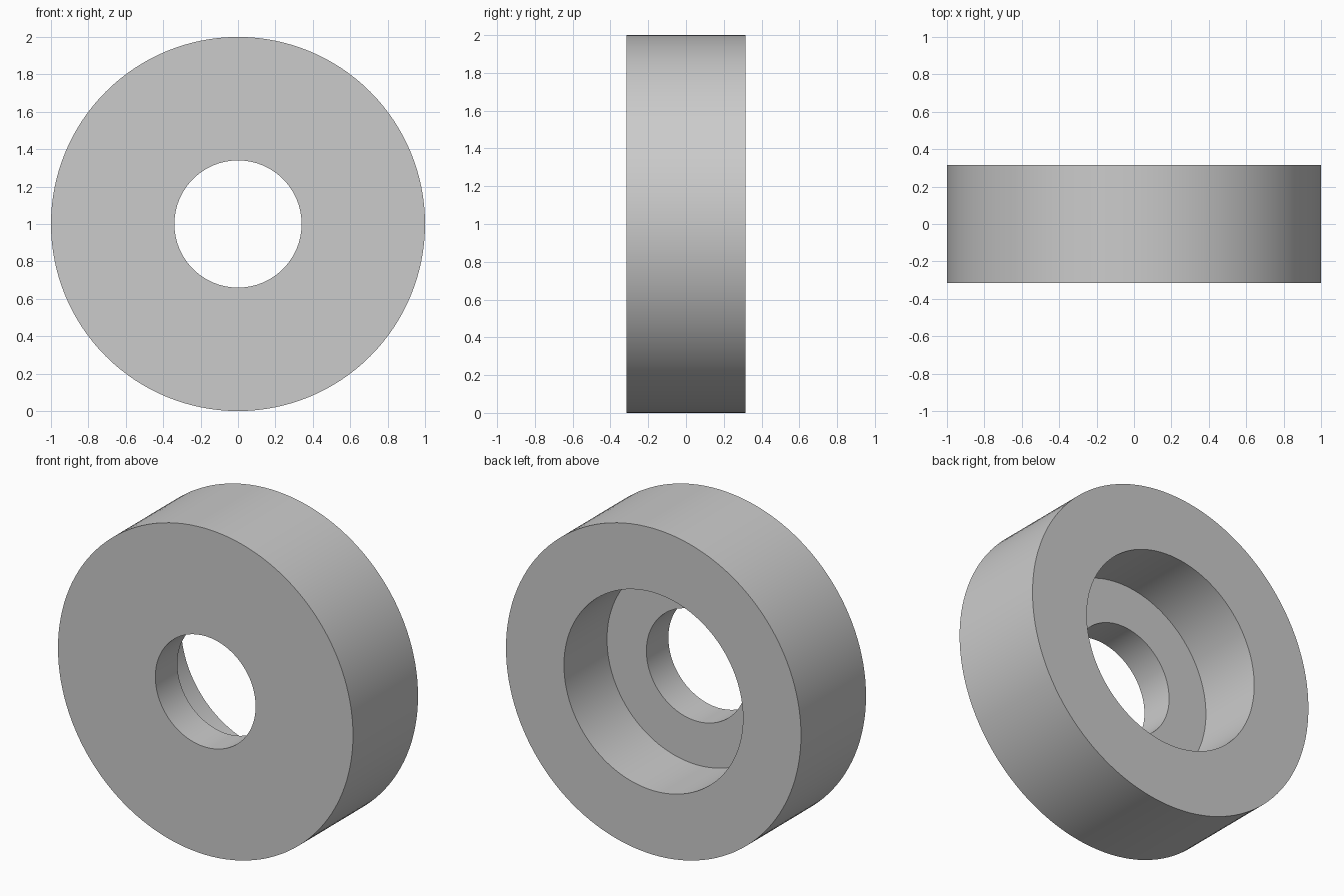
import bpy, bmesh, math
from mathutils import Matrix

cube = bpy.data.objects.get("Cube")
if cube:
    bpy.data.objects.remove(cube, do_unlink=True)

SEGMENTS = 128
OUTER, BORE, HOLE = 1.0, 0.607, 0.34
HALF_DEPTH, LEDGE = 0.315, -0.102

# Plain grey for the whole part
grey = bpy.data.materials.new("plain grey")
grey.use_nodes = True
colour = (0.6, 0.6, 0.6, 1)
grey.diffuse_color = colour
grey.node_tree.nodes["Principled BSDF"].inputs["Base Color"].default_value = colour

# Ring cross-section as (radius, y): through hole in front, wider recess behind
profile = [(HOLE, -HALF_DEPTH), (OUTER, -HALF_DEPTH), (OUTER, HALF_DEPTH),
           (BORE, HALF_DEPTH), (BORE, LEDGE), (HOLE, LEDGE)]

# Turn the closed section around the front-to-back axis
bm = bmesh.new()
section = [bm.verts.new((r, y, 0)) for r, y in profile]
edges = [bm.edges.new((v, section[(i + 1) % len(section)])) for i, v in enumerate(section)]
bmesh.ops.spin(bm, geom=section + edges, cent=(0, 0, 0), axis=(0, 1, 0),
               angle=math.tau, steps=SEGMENTS, use_merge=True)
bmesh.ops.remove_doubles(bm, verts=bm.verts, dist=0.0001)
bmesh.ops.recalc_face_normals(bm, faces=bm.faces)
bmesh.ops.transform(bm, matrix=Matrix.Translation((0, 0, OUTER)), verts=bm.verts)

mesh = bpy.data.meshes.new("counterbored_ring")
bm.to_mesh(mesh)
bm.free()
mesh.materials.append(grey)
ring = bpy.data.objects.new("counterbored_ring", mesh)
bpy.context.collection.objects.link(ring)

# Smooth round walls, sharp rims
bpy.ops.object.select_all(action="DESELECT")
ring.select_set(True)
bpy.context.view_layer.objects.active = ring
bpy.ops.object.shade_smooth_by_angle(angle=math.radians(30))
